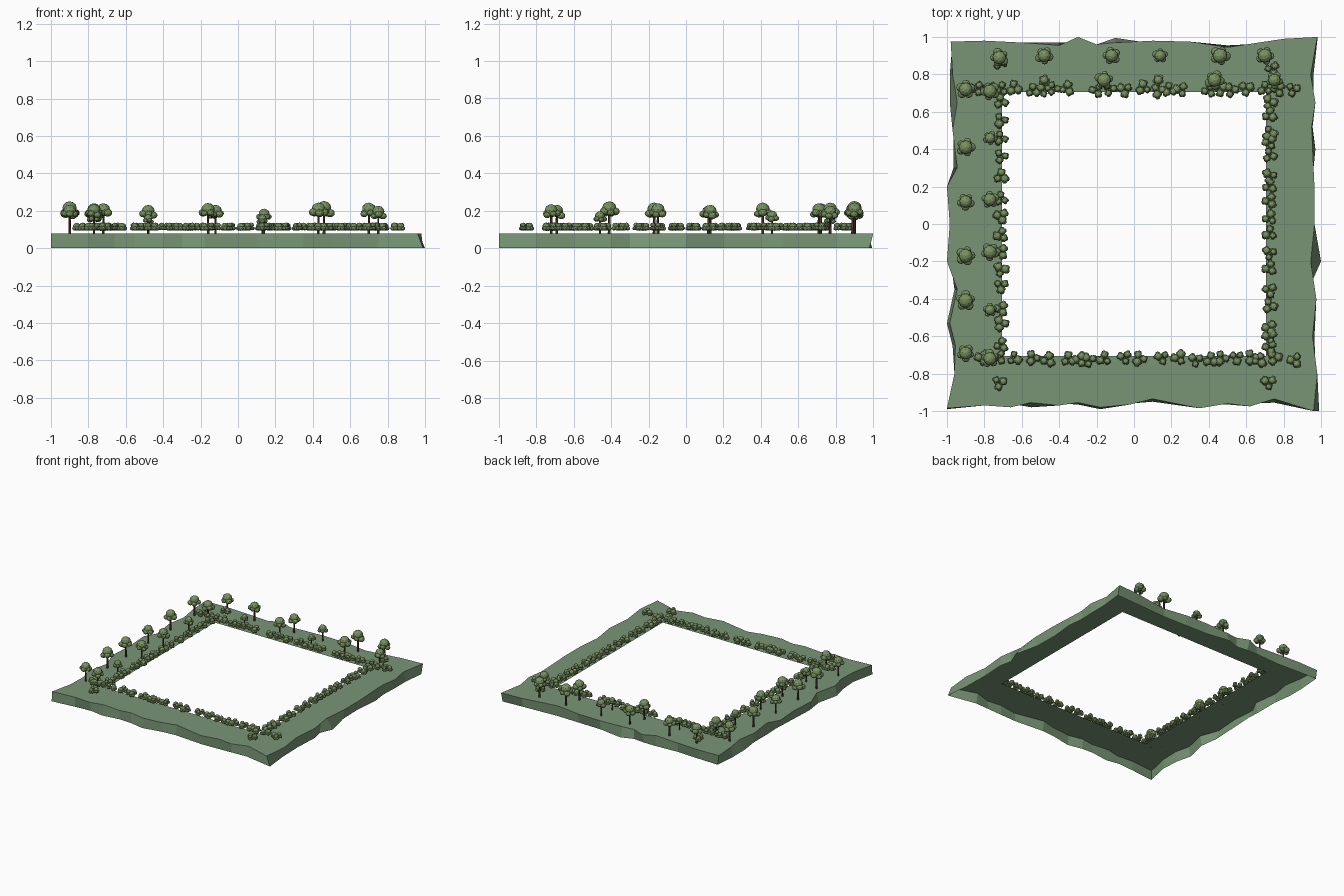
import bpy, bmesh, math, random
from mathutils import Matrix, Vector

if "Cube" in bpy.data.objects:
    bpy.data.objects.remove(bpy.data.objects["Cube"])

random.seed(4)
TOP = 0.078


def material(name, rgb):
    m = bpy.data.materials.new(name)
    m.diffuse_color = (*rgb, 1)
    m.use_nodes = True
    m.node_tree.nodes["Principled BSDF"].inputs["Base Color"].default_value = m.diffuse_color
    return m


def make_object(name, bm, mat):
    me = bpy.data.meshes.new(name)
    bm.to_mesh(me)
    bm.free()
    me.materials.append(mat)
    ob = bpy.data.objects.new(name, me)
    bpy.context.collection.objects.link(ob)
    return ob


def blob(bm, x, y, z, r, squash=0.85):
    mat = Matrix.Translation((x, y, z)) @ Matrix.Rotation(random.random() * 6, 4, 'Z') @ Matrix.Diagonal((1, 1, squash, 1))
    bmesh.ops.create_icosphere(bm, subdivisions=2, radius=r, matrix=mat)


grass = material("grass", (0.19, 0.30, 0.18))
leaf = material("leaf", (0.19, 0.29, 0.12))
bark = material("bark", (0.09, 0.045, 0.03))

# Ragged rim: (position along side, upper edge offset, lower edge offset), counter-clockwise
front = [(-1, .985, .99), (-.8, .97, .97), (-.66, .98, .96), (-.55, .955, .98), (-.4, .97, .96),
         (-.3, .955, .965), (-.18, .98, .99), (-.02, .965, .96), (.1, .935, .95), (.35, .985, .97),
         (.5, .96, .965), (.62, .975, .96), (.75, .935, .955)]
right = [(-1, .96, .99), (-.8, .98, .97), (-.6, .955, .965), (-.4, .975, .975), (-.3, .96, .955),
         (-.2, .945, 1), (0, .965, .955), (.2, .965, .95), (.4, .955, .97), (.52, .95, .955),
         (.65, .97, .96), (.8, .945, .96)]
back = [(.98, 1, .98), (.8, .99, .97), (.5, .945, .955), (.3, .975, .96), (.1, .98, .965),
        (-.1, .97, .995), (-.2, .96, .96), (-.3, 1, .97), (-.4, .955, .97), (-.6, .97, .96), (-.8, .98, .97)]
left = [(.975, .98, .97), (.8, .97, .985), (.65, .945, .985), (.5, .97, .965), (.3, .945, .965),
        (.2, 1, .96), (0, .985, .97), (-.2, 1, .98), (-.35, .945, .96), (-.53, .985, 1),
        (-.65, .955, .97), (-.8, .96, .96)]


def place(side, t, o):
    return {0: (t, -o), 1: (o, t), 2: (t, o), 3: (-o, t)}[side]


# Ground: flat border with open square middle and an outer skirt, open below
bm = bmesh.new()
tops, lows, starts = [], [], []
for s, pts in enumerate((front, right, back, left)):
    starts.append(len(tops))
    for t, hi, lo in pts:
        tops.append(bm.verts.new((*place(s, t, hi), TOP)))
        lows.append(bm.verts.new((*place(s, t, lo), 0)))
inner = [bm.verts.new((x * .705, y * .705, TOP)) for x, y in ((-1, -1), (1, -1), (1, 1), (-1, 1))]
n = len(tops)
for i in range(n):
    j = (i + 1) % n
    bm.faces.new((lows[i], lows[j], tops[j], tops[i]))
for s in range(4):
    end = starts[s + 1] if s < 3 else n
    run = [tops[i % n] for i in range(starts[s], end + 1)]
    bm.faces.new(run + [inner[(s + 1) % 4], inner[s]])
make_object("ground_border", bm, grass)

# Trees: (x, y, size)
trees = [(-.72, .89, .95), (-.48, .9, .9), (-.12, .9, .9), (.14, .9, .78), (.46, .9, 1.02), (.7, .9, .97),
         (-.48, .77, .6), (-.16, .77, .96), (.13, .77, .6), (.43, .77, .97), (.75, .77, .87),
         (-.9, .72, .95), (-.9, .41, .97), (-.9, .12, .88), (-.9, -.17, .97), (-.9, -.41, 1.01), (-.9, -.69, .9),
         (-.77, .71, .95), (-.77, .46, .72), (-.77, .13, .9), (-.77, -.15, .95), (-.77, -.46, .7), (-.77, -.72, .92)]
crown, trunk = bmesh.new(), bmesh.new()
for x, y, k in trees:
    h = .172 * k
    bmesh.ops.create_cone(trunk, cap_ends=True, segments=6, radius1=.008 * k, radius2=.006 * k, depth=.11 * k,
                          matrix=Matrix.Translation((x, y, TOP + .055 * k)))
    blob(crown, x, y, TOP + h - .036 * k, .038 * k, .92)
    a0 = random.random() * 6
    for i in range(5):
        a = a0 + i * math.tau / 5
        blob(crown, x + .031 * k * math.cos(a), y + .031 * k * math.sin(a),
             TOP + h - random.uniform(.052, .066) * k, random.uniform(.019, .026) * k)
make_object("tree_crowns", crown, leaf)
make_object("tree_trunks", trunk, bark)

# Bushes: hedge rows around the opening
bushes = [(x, -.72) for x in (-.81, -.77, -.72, -.64, -.54, -.46, -.35, -.29, -.24, -.16, -.05, .03, .15, .24,
                              .33, .41, .47, .55, .63, .67, .75, .86)]
bushes += [(x, .72) for x in (-.84, -.77, -.71, -.64, -.54, -.48, -.43, -.36, -.2, -.13, -.05, .05, .13, .19,
                              .25, .4, .46, .52, .6, .7, .77, .85)]
bushes += [(-.71, y) for y in (.65, .56, .46, .36, .25, .13, .04, -.06, -.15, -.25, -.33, -.46, -.53, -.64)]
bushes += [(.725, y) for y in (.65, .58, .48, .43, .36, .25, .2, .13, .03, -.05, -.16, -.24, -.35, -.44,
                               -.55, -.6, -.66)]
bushes += [(-.72, -.845), (.72, -.85), (.74, .83), (-.72, .86)]
bm = bmesh.new()
for x, y in bushes:
    a0 = random.random() * 6
    y += random.uniform(-.008, .008)
    for i in range(3):
        a = a0 + i * math.tau / 3
        r = random.uniform(.015, .021)
        cx, cy = x + .022 * math.cos(a), y + .022 * math.sin(a)
        blob(bm, cx, cy, TOP + .061 - r, r)
        for j in range(4):
            b = a + j * math.tau / 4 + .5
            blob(bm, cx + .6 * r * math.cos(b), cy + .6 * r * math.sin(b), TOP + .028, r * .72)
make_object("bushes", bm, leaf)
